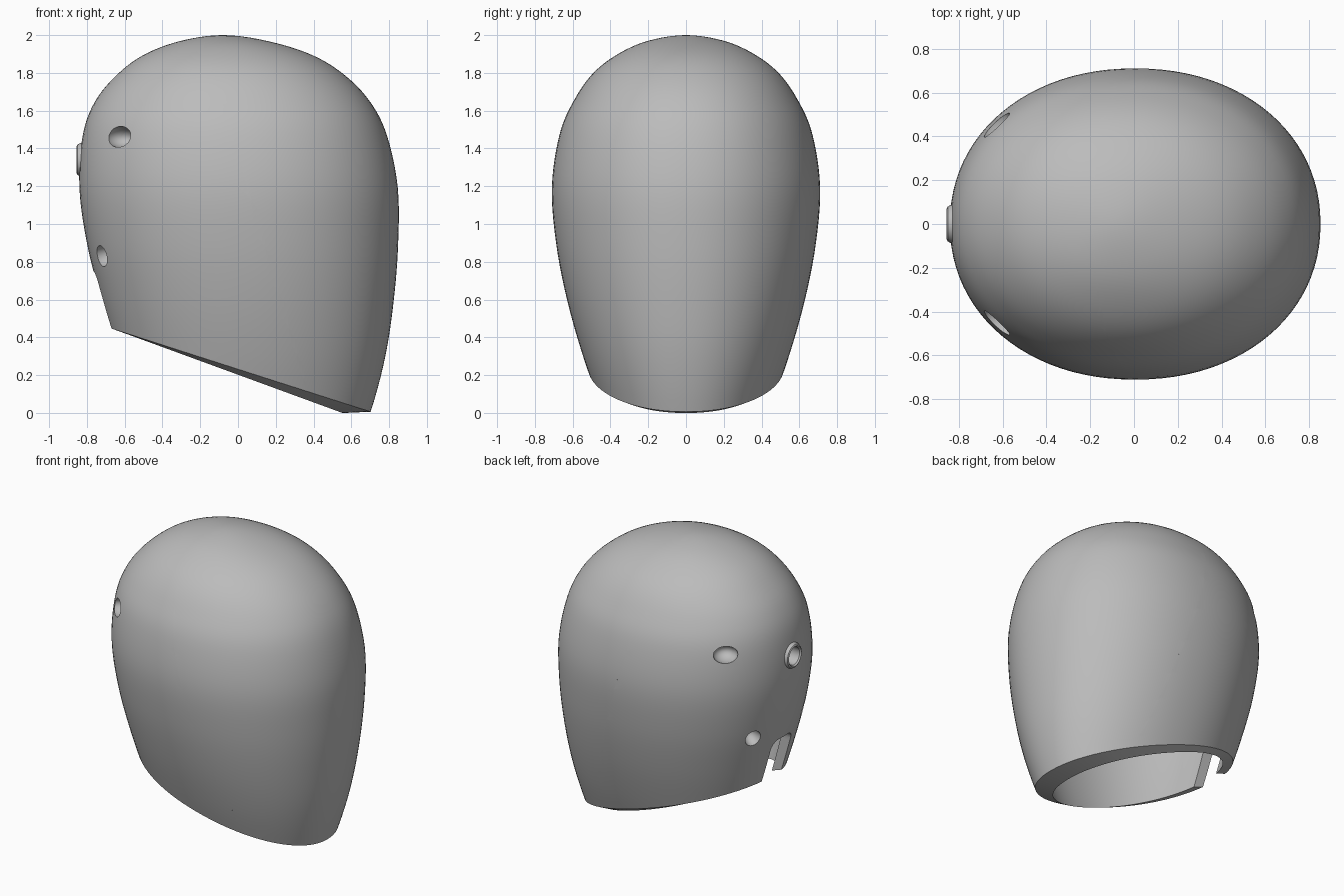
import bpy, bmesh
from math import sin, cos, pi, atan2, copysign
from mathutils import Vector, Matrix, Quaternion

if "Cube" in bpy.data.objects:
    bpy.data.objects.remove(bpy.data.objects["Cube"])

grey = bpy.data.materials.new("plain_grey")
grey.use_nodes = True
GREY = (0.5, 0.5, 0.5, 1)
grey.diffuse_color = GREY
grey.node_tree.nodes["Principled BSDF"].inputs["Base Color"].default_value = GREY

# Shell profile: height, rear x, front x, half width
PROFILE = [
    (2.0, -.08, -.08, 0), (1.97, -.30, .15, .20), (1.9, -.49, .38, .36),
    (1.8, -.63, .55, .49), (1.66, -.75, .69, .59), (1.48, -.82, .785, .668),
    (1.2, -.84, .845, .71), (.9, -.80, .848, .688), (.6, -.725, .825, .63),
    (.3, -.635, .78, .545), (0, -.54, .70, .44), (-.3, -.44, .58, .34)]
z1, b1, f1, h1 = PROFILE[1]
KNOTS = [(z1, f1, b1, -h1)] + PROFILE + [PROFILE[-1]]
COLS, ROWS = 96, 48


def section(s):
    """Smooth profile values at s, counted in profile steps."""
    i = min(int(s), len(PROFILE) - 2)
    t = s - i
    out = []
    for a, b, c, d in zip(*KNOTS[i:i + 4]):
        out.append(b + t / 2 * (c - a + t * (2 * a - 5 * b + 4 * c - d + t * (3 * (b - c) + d - a))))
    return out


def skin(s, angle, inner):
    z, rear, front, half = section(s)
    k = 0.91 if inner else 1
    c, n = cos(angle), sin(angle)
    x = (rear + front) / 2 + k * (front - rear) / 2 * copysign(abs(c) ** .95, c)
    y = k * half * copysign(abs(n) ** .95, n)
    if inner:
        x -= .09 * max(0, 1 - z) * (c + 1) / 2
        z -= .07 * max(0, (z - 1.2) / .8)
    return Vector((x, y, z))


def rim_step(angle, inner):
    """Find where a column meets the slanted bottom opening."""
    slope = .366 if inner else .321
    lo, hi = 5, len(PROFILE) - 1
    for _ in range(30):
        mid = (lo + hi) / 2
        p = skin(mid, angle, inner)
        if p.z > .44 - slope * (p.x + .65):
            lo = mid
        else:
            hi = mid
    return lo


def finish(bm, name, smooth=True):
    bmesh.ops.remove_doubles(bm, verts=bm.verts, dist=1e-4)
    bmesh.ops.recalc_face_normals(bm, faces=bm.faces)
    mesh = bpy.data.meshes.new(name)
    bm.to_mesh(mesh)
    bm.free()
    mesh.materials.append(grey)
    obj = bpy.data.objects.new(name, mesh)
    bpy.context.collection.objects.link(obj)
    return obj


def activate(obj):
    bpy.ops.object.select_all(action='DESELECT')
    obj.select_set(True)
    bpy.context.view_layer.objects.active = obj


def smooth(obj):
    activate(obj)
    bpy.ops.object.shade_smooth_by_angle(angle=.6)


def carve(obj, cutter):
    mod = obj.modifiers.new("carve", 'BOOLEAN')
    mod.operation, mod.solver, mod.object = 'DIFFERENCE', 'EXACT', cutter
    activate(obj)
    bpy.ops.object.modifier_apply(modifier=mod.name)
    bpy.data.objects.remove(cutter)


def box(name, size, matrix, bevel=0):
    bm = bmesh.new()
    bmesh.ops.create_cube(bm, size=1, matrix=Matrix.Diagonal((*size, 1)))
    if bevel:
        bmesh.ops.bevel(bm, geom=bm.edges[:], offset=bevel, segments=5, profile=.5, affect='EDGES')
    bm.transform(matrix)
    return finish(bm, name)


def lathe(name, points, centre):
    """Turn (radius, x) points about the x axis."""
    bm = bmesh.new()
    verts = [bm.verts.new((x, 0, r)) for r, x in points]
    edges = [bm.edges.new(pair) for pair in zip(verts, verts[1:])]
    bmesh.ops.spin(bm, geom=verts + edges, axis=(1, 0, 0), cent=(0, 0, 0), angle=2 * pi, steps=40)
    bm.transform(Matrix.Translation(centre))
    return finish(bm, name)


# Hollow shell: outer and inner skins joined by a sloping rim
def make_shell(name):
    bm = bmesh.new()
    layers = []
    for inner in (False, True):
        grid = []
        for i in range(COLS):
            a = 2 * pi * i / COLS
            end = rim_step(a, inner)
            grid.append([bm.verts.new(skin(end * j / ROWS, a, inner)) for j in range(ROWS + 1)])
        layers.append(grid)
    outer, inner = layers
    for i in range(COLS):
        k = (i + 1) % COLS
        for g in layers:
            for j in range(ROWS):
                bm.faces.new((g[i][j], g[i][j + 1], g[k][j + 1], g[k][j]))
        bm.faces.new((outer[i][-1], inner[i][-1], inner[k][-1], outer[k][-1]))
    return finish(bm, name)


# Split along the leaning seam into front and rear halves
tilt = -atan2(.57, 1.92)
spin = Matrix.Rotation(tilt, 4, 'Y')
across = spin @ Vector((1, 0, 0))
seam = Vector((-.19, 0, 2.0))
halves = {}
for name, side in (("front_shell", -1), ("rear_shell", 1)):
    half = make_shell(name)
    centre = seam + across * side * (3 - 1 + .004)
    carve(half, box("seam_cutter", (4, 4, 8), Matrix.Translation(centre) @ spin))
    halves[name] = half
rear = halves["rear_shell"]

# Arched notch in the rear edge
carve(rear, box("notch_cutter", (.6, .22, .75), Matrix.Translation((-.78, 0, .375)), .06))

# Oval dimples on both sides, each lined with a cup that bulges inward
def ellipsoid(place, size):
    bm = bmesh.new()
    bmesh.ops.create_uvsphere(bm, u_segments=32, v_segments=20, radius=1)
    bm.transform(Matrix.Diagonal((*size, 1)))
    return bm


for label, (x, y, z), size in (("upper", (-.62, .445, 1.46), (.08, .057, .09)),
                               ("lower", (-.72, .28, .83), (.055, .057, .09))):
    for side, word in ((1, "left"), (-1, "right")):
        normal = Vector((x / .7, side * y / .5, .15 if z > 1 else -.2)).normalized()
        right = Vector((0, 0, 1)).cross(normal).normalized()
        up = normal.cross(right)
        place = Matrix((right, up, normal)).transposed().to_4x4()
        place.translation = Vector((x, side * y, z))
        bm = ellipsoid(place, size)
        bm.transform(place)
        carve(rear, finish(bm, "dimple_cutter"))
        bm = ellipsoid(place, size)
        bmesh.ops.delete(bm, geom=[v for v in bm.verts if v.co.z > -.02], context='VERTS')
        bm.transform(place)
        cup = finish(bm, f"{label}_{word}_cup")
        mod = cup.modifiers.new("wall", 'SOLIDIFY')
        mod.thickness, mod.offset = .015, 1
        activate(cup)
        bpy.ops.object.modifier_apply(modifier=mod.name)
        smooth(cup)

# Round port with a raised collar at the back
port = (0, 0, 1.34)
carve(rear, lathe("port_cutter", [(0, -1), (.08, -1), (.08, -.6), (0, -.6)], port))
collar = lathe("port_collar", [(.09, -.8), (.088, -.835), (.08, -.85), (.07, -.855), (.062, -.845),
                               (.062, -.77), (0, -.77), (0, -.74), (.09, -.74), (.09, -.8)], port)
for obj in (*halves.values(), collar):
    smooth(obj)
